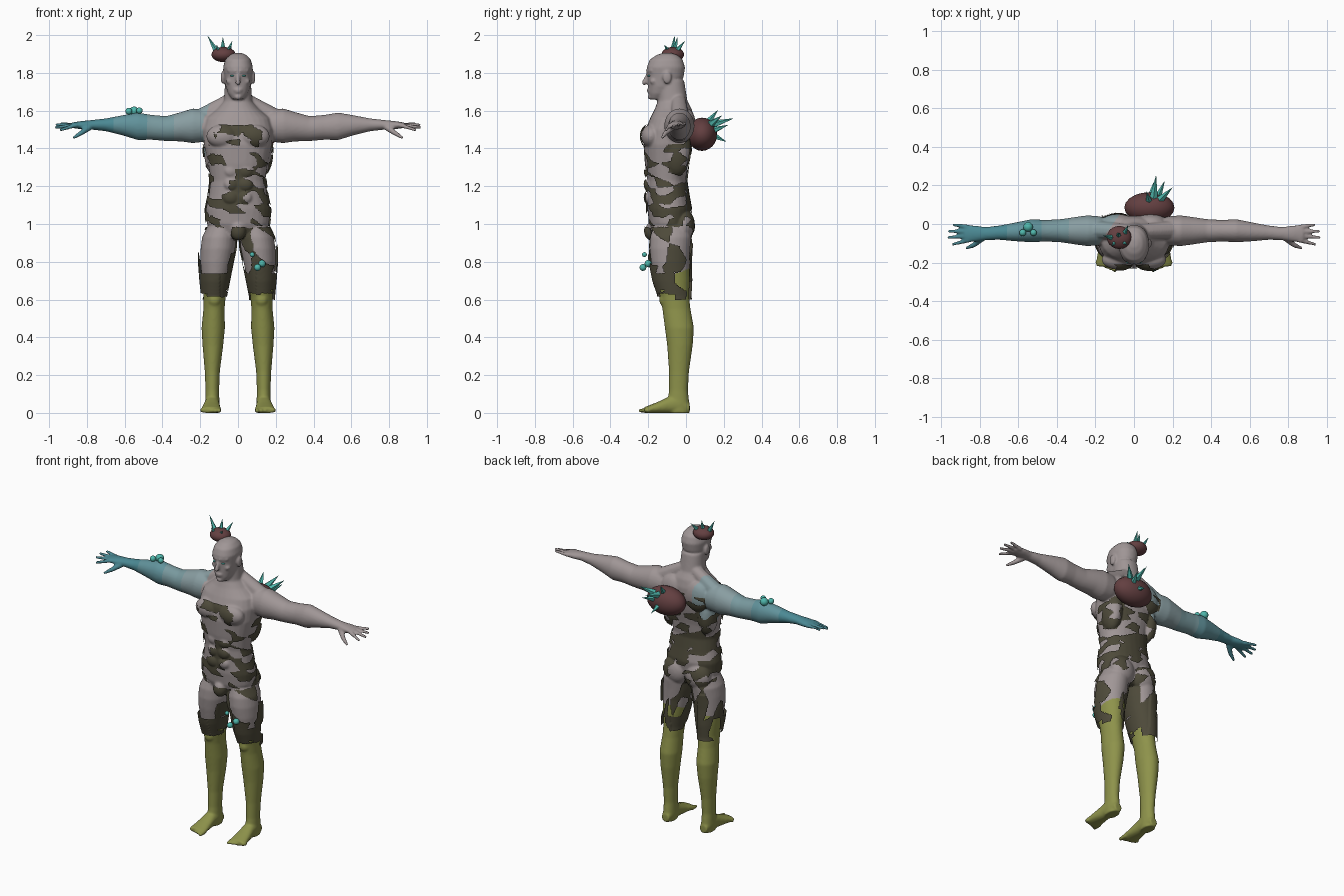
import bpy, bmesh, math
from mathutils import Vector, Matrix, noise

def mat(name, r, g, b):
    m = bpy.data.materials.new(name)
    m.diffuse_color = (r, g, b, 1)
    return m

SKIN = mat("grey skin", .35, .305, .305)
OLIVE = mat("olive legs", .27, .29, .07)
CLOTH = mat("dark torn cloth", .075, .068, .042)
BULB = mat("maroon growth", .125, .05, .052)
TEAL = mat("teal crystal", .08, .47, .41)
ARMS = [mat("blue grey shoulder", .25, .34, .36), mat("pale blue arm", .19, .32, .345),
        mat("blue forearm", .12, .29, .33), mat("deep blue hand", .07, .25, .295)]

bm = bmesh.new()

def loft(axis, rows, s=1, n=28, p=2.2):
    """Closed loft; a row is (t, centre u, centre v, radius u, radius v)."""
    rings = []
    for t, u, v, ru, rv in rows:
        ring = []
        for i in range(n):
            a = 2 * math.pi * i / n
            c, d = math.cos(a), math.sin(a)
            U = u + ru * math.copysign(abs(c) ** (2 / p), c)
            V = v + rv * math.copysign(abs(d) ** (2 / p), d)
            co = {'x': (t, U, V), 'y': (U, t, V), 'z': (U, V, t)}[axis]
            ring.append(bm.verts.new((co[0] * s, co[1], co[2])))
        rings.append(ring)
    for a, b in zip(rings, rings[1:]):
        for i in range(n):
            j = (i + 1) % n
            bm.faces.new((a[i], a[j], b[j], b[i]))
    bm.faces.new(rings[0])
    bm.faces.new(rings[-1])

def upright(rows, cx=False, s=1, p=2.2):
    """Rows (z, centre x, half width, front y, back y)."""
    loft('z', [(z, c, (f + b) / 2, w, (b - f) / 2) for z, c, w, f, b in rows], s, p=p)

def ball(c, r, target=None, sub=3):
    r = (r, r, r) if isinstance(r, (int, float)) else r
    bmesh.ops.create_icosphere(target or bm, subdivisions=sub, radius=1,
                               matrix=Matrix.Translation(c) @ Matrix.Diagonal((*r, 1)))

def chain(a, b, r0, r1, n=12):
    a, b = Vector(a), Vector(b)
    for i in range(n):
        k = i / (n - 1)
        ball(a.lerp(b, k), r0 + (r1 - r0) * k, sub=2)

# torso and neck
upright([(.93, 0, .10, -.17, -.01), (1.0, 0, .165, -.195, .015), (1.08, 0, .17, -.205, .025),
         (1.15, 0, .155, -.205, .012), (1.23, 0, .145, -.205, 0), (1.32, 0, .157, -.218, .01),
         (1.42, 0, .18, -.225, .03), (1.5, 0, .185, -.215, .042), (1.56, 0, .17, -.19, .042),
         (1.61, 0, .11, -.165, .03), (1.65, 0, .075, -.15, .008), (1.76, 0, .068, -.145, -.01)])
# head
upright([(1.66, 0, .03, -.19, -.13), (1.69, 0, .052, -.197, -.08), (1.73, 0, .066, -.2, -.04),
         (1.78, 0, .073, -.203, -.012), (1.83, 0, .079, -.208, -.005), (1.87, 0, .068, -.192, -.018),
         (1.895, 0, .045, -.155, -.045), (1.906, 0, .018, -.12, -.08)])
chain((0, -.203, 1.795), (0, -.221, 1.748), .008, .014)      # nose
ball((0, -.196, 1.71), (.025, .012, .007))                   # upper lip
ball((0, -.194, 1.698), (.021, .012, .007))                  # lower lip
ball((0, -.188, 1.672), (.02, .016, .014))                   # chin
ball((0, -.185, .965), (.035, .03, .045))                    # groin

for s in (1, -1):
    # face and torso masses
    chain((s * .012, -.203, 1.81), (s * .05, -.183, 1.812), .01, .009)
    ball((s * .042, -.172, 1.755), (.022, .02, .016))
    ball((s * .081, -.1, 1.775), (.011, .024, .035))
    ball((s * .083, -.185, 1.465), (.085, .052, .062))
    ball((s * .085, .01, 1.52), (.085, .042, .09))
    ball((s * .13, -.05, 1.39), (.05, .07, .13))
    ball((s * .078, -.015, .99), (.082, .055, .085))
    for z in (1.14, 1.21, 1.28, 1.345):
        ball((s * .038, -.195, z), (.036, .022, .032))
    chain((s * .03, -.04, 1.66), (s * .2, -.03, 1.56), .04, .05)
    # arm
    loft('x', [(.13, -.035, 1.515, .06, .07), (.18, -.035, 1.52, .075, .085), (.24, -.035, 1.52, .08, .092),
               (.3, -.035, 1.515, .072, .078), (.38, -.035, 1.505, .06, .066), (.46, -.035, 1.512, .056, .066),
               (.53, -.035, 1.517, .06, .073), (.6, -.04, 1.522, .051, .056), (.7, -.045, 1.525, .037, .034),
               (.77, -.05, 1.525, .034, .026), (.83, -.05, 1.523, .043, .022), (.88, -.05, 1.523, .044, .014)],
         s, p=2)
    # fingers and thumb
    for y0, y1, x1, z1 in ((-.085, -.105, .94, 1.498), (-.062, -.07, .963, 1.512),
                           (-.038, -.038, .96, 1.525), (-.015, -.004, .935, 1.532)):
        chain((s * .86, y0, 1.523), (s * x1, y1, z1), .013, .009)
    chain((s * .79, -.075, 1.51), (s * .83, -.108, 1.482), .018, .014)
    chain((s * .83, -.108, 1.482), (s * .868, -.125, 1.458), .014, .009)
    # leg
    upright([(1.0, .085, .07, -.17, .02), (.93, .1, .09, -.19, .028), (.87, .106, .092, -.193, .022),
             (.8, .114, .085, -.185, .018), (.7, .12, .071, -.165, .02), (.62, .124, .059, -.138, .016),
             (.55, .127, .056, -.125, .024), (.45, .131, .062, -.112, .042), (.36, .133, .055, -.1, .036),
             (.22, .136, .04, -.09, .016), (.12, .136, .036, -.09, .01), (.05, .136, .038, -.1, .018),
             (-.002, .136, .036, -.09, .016)], s=s, p=2)
    ball((s * .125, -.11, .6), (.035, .032, .04))
    # foot and toes
    loft('y', [(.02, .136, .025, .025, .025), (-.03, .136, .05, .038, .052), (-.09, .138, .042, .04, .044),
               (-.15, .141, .028, .048, .03), (-.2, .143, .018, .054, .02), (-.22, .143, .015, .052, .016)], s)
    for i in range(5):
        x = .1 + i * .022
        chain((s * x, -.2, .014), (s * x, -.24 + i * .009, .012), .014, .012 - i * .0008, 6)

def finish(name, b, mats, angle=None):
    me = bpy.data.meshes.new(name)
    b.to_mesh(me)
    b.free()
    ob = bpy.data.objects.new(name, me)
    bpy.context.collection.objects.link(ob)
    for m in mats:
        me.materials.append(m)
    if angle:
        bpy.ops.object.select_all(action='DESELECT')
        ob.select_set(True)
        bpy.context.view_layer.objects.active = ob
        bpy.ops.object.shade_smooth_by_angle(angle=math.radians(angle))
    return ob

# fuse the body masses into one smooth skin
bmesh.ops.recalc_face_normals(bm, faces=bm.faces)
rough = finish("body_masses", bm, [])
re = rough.modifiers.new("fuse", 'REMESH')
re.mode, re.voxel_size = 'VOXEL', .0062
sm = rough.modifiers.new("soften", 'SMOOTH')
sm.factor, sm.iterations = .5, 7
dg = bpy.context.evaluated_depsgraph_get()
skin = bpy.data.meshes.new_from_object(rough.evaluated_get(dg))
bpy.data.objects.remove(rough)

b = bmesh.new()
b.from_mesh(skin)
for f in b.faces:
    c = f.calc_center_median()
    edge = -.18 + .7 * (c.y + .1)
    if c.z < .73 + .4 * (c.y + .07):
        f.material_index = 1
    elif c.z > 1.36 and c.x < min(edge, -.07):
        f.material_index = 2 + (c.x < -.34) + (c.x < -.48) + (c.x < -.66)
    else:
        f.material_index = 0
finish("body", b, [SKIN, OLIVE] + ARMS, 60)

# torn cloth: angular scraps lifted off the skin
def scrap(c):
    if not .6 < c.z < 1.535 or abs(c.x) > .2:
        return False
    if c.z > 1.42 and (abs(c.x) > .17 or (c.y < -.1 and abs(c.x) > .125) or (-.1 < c.y < -.02)):
        return False
    thigh = c.z < .98
    q = Vector((c.x * 13, c.y * 13, c.z * 8 + c.x * 5)) if thigh else Vector((c.x * 12, c.y * 13, c.z * 23 + c.x * 6))
    cell = noise.voronoi(q)[1][0]
    h = (math.sin(cell.dot(Vector((12.7, 31.1, 7.4)))) * 4375.85) % 1
    if c.z < .74 and c.y < -.06:
        return c.z > .6 + .06 * h
    if 1.48 < c.z < 1.52 and c.y < -.1:
        return h < .85
    return h < (.5 if thigh else .45)

b = bmesh.new()
b.from_mesh(skin)
b.normal_update()
bmesh.ops.delete(b, geom=[f for f in b.faces if not scrap(f.calc_center_median())], context='FACES')
push = {v: v.normal.copy() for v in b.verts}
for v, n in push.items():
    loose = .014 if v.co.z < .9 and abs(v.co.x) > .1 else .008
    v.co += n * loose
for f in b.faces:
    f.material_index = 0
finish("torn_cloth", b, [CLOTH], 60)

# eyes
b = bmesh.new()
for s in (1, -1):
    ball((s * .031, -.196, 1.785), (.011, .009, .005), b, 2)
finish("eyes", b, [TEAL], 60)

# growths on back and head
for name, c, r in (("back_growth", (.08, .085, 1.475), (.13, .08, .088)),
                   ("head_growth", (-.077, -.07, 1.897), (.064, .06, .04))):
    b = bmesh.new()
    ball(c, r, b)
    finish(name, b, [BULB], 60)

# crystal spikes: base, tip, radius
def spikes(name, items):
    b = bmesh.new()
    for p, t, r in items:
        p, t = Vector(p), Vector(t)
        rot = (t - p).to_track_quat('Z', 'Y').to_matrix().to_4x4()
        bmesh.ops.create_cone(b, cap_ends=True, segments=5, radius1=r, radius2=0, depth=(t - p).length,
                              matrix=Matrix.Translation((p + t) / 2) @ rot)
    finish(name, b, [TEAL])

spikes("head_spikes", [((-.115, -.07, 1.915), (-.163, -.06, 2.0), .016), ((-.08, -.06, 1.92), (-.08, -.045, 1.99), .016),
                       ((-.05, -.05, 1.915), (-.03, -.005, 1.97), .015), ((-.06, -.09, 1.915), (-.035, -.11, 1.945), .013),
                       ((-.1, -.095, 1.915), (-.115, -.115, 1.95), .013)])
spikes("back_spikes", [((.1, .12, 1.52), (.115, .255, 1.56), .026), ((.13, .12, 1.52), (.2, .19, 1.575), .024),
                       ((.08, .11, 1.53), (.065, .17, 1.605), .022), ((.12, .13, 1.49), (.16, .225, 1.525), .022),
                       ((.09, .14, 1.47), (.1, .215, 1.435), .02)])

# pearl clusters on forearm and thigh
b = bmesh.new()
for c, r in (((-.55, -.015, 1.597), .025), ((-.578, -.045, 1.597), .018), ((-.522, -.045, 1.6), .017),
             ((.075, -.22, .838), .013), ((.127, -.2, .79), .019), ((.103, -.228, .77), .018)):
    ball(c, r, b)
finish("pearl_clusters", b, [TEAL], 60)
